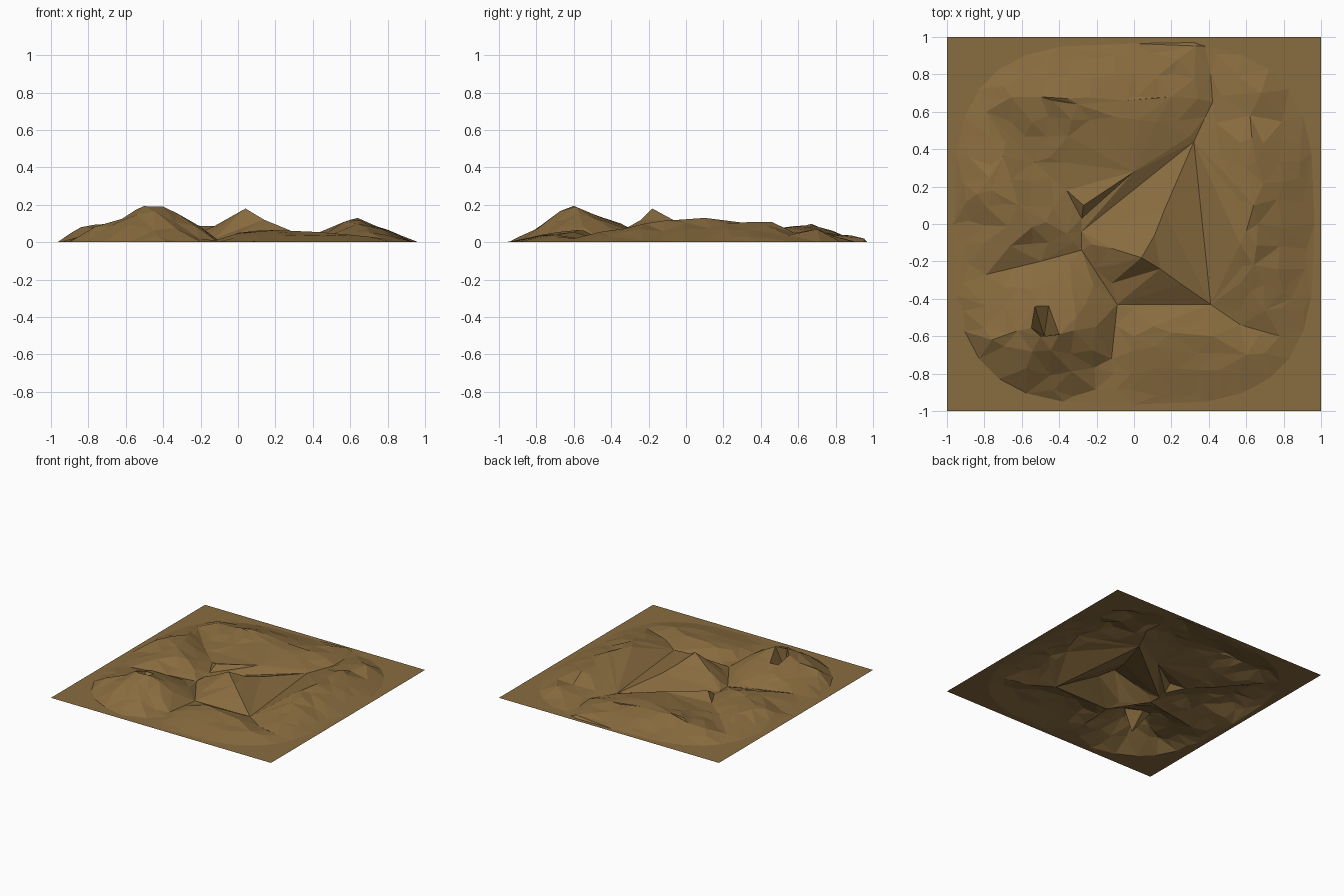
import bpy, math, random
from mathutils import Vector
from mathutils.geometry import delaunay_2d_cdt, barycentric_transform, intersect_point_tri_2d

if "Cube" in bpy.data.objects:
    bpy.data.objects.remove(bpy.data.objects["Cube"])

random.seed(4)

# Valley floors: sharp polylines (x, y, z)
valleys = [
    [(-.79, .60, .03), (-.53, .33, .015), (-.36, .18, .01), (-.28, .03, .005), (-.28, -.14, 0), (-.09, -.43, 0),
     (.41, -.43, .005), (.57, -.54, .01), (.78, -.60, .02)],
    [(-.28, -.04, 0), (.32, .44, .005), (.41, -.43, .005)],
    [(.32, .44, .005), (.38, .57, .01), (.42, .65, .015), (.41, .80, .01), (.32, .97, 0)],
    [(-.28, -.14, 0), (-.50, -.20, .015), (-.79, -.27, .03)],
    [(-.09, -.43, 0), (-.12, -.72, .01)],
    [(-.53, .33, .015), (-.38, .33, .02)],
]
# Mountain crests
crests = [
    [(-.76, -.62, .085), (-.62, -.57, .125), (-.50, -.60, .195), (-.40, -.59, .19), (-.31, -.50, .13), (-.26, -.43, .09)],
    [(-.48, -.60, .19), (-.53, -.44, .13), (-.62, -.34, .07)],
    [(-.84, .16, .08), (-.76, .18, .095), (-.62, .10, .10), (-.47, .01, .075), (-.36, -.05, .04)],
    [(-.76, .18, .095), (-.70, .36, .08)],
    [(-.70, .74, .045), (-.50, .68, .07), (-.30, .64, .09), (-.05, .66, .08), (.20, .68, .06)],
    [(-.27, .10, .055), (.0, .28, .045), (.30, .47, .02)],
    [(-.12, -.13, .09), (.04, -.18, .18), (.14, -.24, .12), (.25, -.32, .075)],
    [(.04, -.18, .18), (.11, -.06, .115), (.16, .07, .075)],
    [(.62, -.36, .06), (.64, -.22, .10), (.60, -.04, .12), (.64, .10, .13), (.60, .30, .105), (.63, .46, .108),
     (.62, .58, .05), (.68, .70, .07)],
    [(.0, -.60, .05), (.20, -.58, .065), (.42, -.60, .055), (.60, -.70, .04)],
    [(.70, -.46, .055), (.84, -.40, .03)],
]


# Rounded outer foot of the hills, and the square border
def ring(r, z, n, power=.62):
    out = []
    for i in range(n):
        a = 2 * math.pi * i / n
        c, s = math.cos(a), math.sin(a)
        out.append((r * math.copysign(abs(c) ** power, c), r * math.copysign(abs(s) ** power, s), z))
    return out


points, edges = [], []


def add_line(line, closed=False):
    start = len(points)
    points.extend(Vector(p) for p in line)
    edges.extend((start + i, start + i + 1) for i in range(len(line) - 1))
    if closed:
        edges.append((start + len(line) - 1, start))


for line in valleys + crests:
    add_line(line)
add_line(ring(.965, 0, 28), True)
add_line([(-1, -1, 0), (1, -1, 0), (1, 1, 0), (-1, 1, 0)], True)


# Triangulate in plan and carry heights across
def triangulate(pts):
    v, _, f, src, _, _ = delaunay_2d_cdt([p.xy for p in pts], edges, [], 0, 1e-5)
    out = []
    for co, origin in zip(v, src):
        z = pts[origin[0]].z if origin else 0.02
        out.append(Vector((co.x, co.y, z)))
    return out, f


def height(verts, faces, x, y):
    p = Vector((x, y))
    for f in faces:
        a, b, c = (verts[i] for i in f)
        if intersect_point_tri_2d(p, a.xy, b.xy, c.xy):
            flat = [Vector((q.x, q.y, 0)) for q in (a, b, c)]
            return barycentric_transform(Vector((x, y, 0)), *flat, a, b, c).z
    return 0


# Weathered slopes: scattered points roughen everything except the smooth central faces
verts, faces = triangulate(points)
fixed = list(points)
N = 17
for i in range(N):
    for j in range(N):
        x = -.9 + 1.8 * (i + random.uniform(-.2, .2)) / (N - 1)
        y = -.9 + 1.8 * (j + random.uniform(-.2, .2)) / (N - 1)
        if -.3 < x < .45 and -.1 < y < .52 or 0 < x < .5 and -.45 < y < 0:
            continue
        if min((p.xy - Vector((x, y))).length for p in fixed) < .055:
            continue
        z = height(verts, faces, x, y)
        z += random.uniform(-.15, .35) * min(z, .06)
        points.append(Vector((x, y, max(z, 0))))

verts, faces = triangulate(points)
mesh = bpy.data.meshes.new("terrain")
mesh.from_pydata(verts, [], faces)
terrain = bpy.data.objects.new("terrain", mesh)
bpy.context.collection.objects.link(terrain)

# Brown earth
earth = bpy.data.materials.new("earth")
earth.diffuse_color = (.25, .15, .05, 1)
earth.use_nodes = True
earth.node_tree.nodes["Principled BSDF"].inputs["Base Color"].default_value = earth.diffuse_color
mesh.materials.append(earth)
